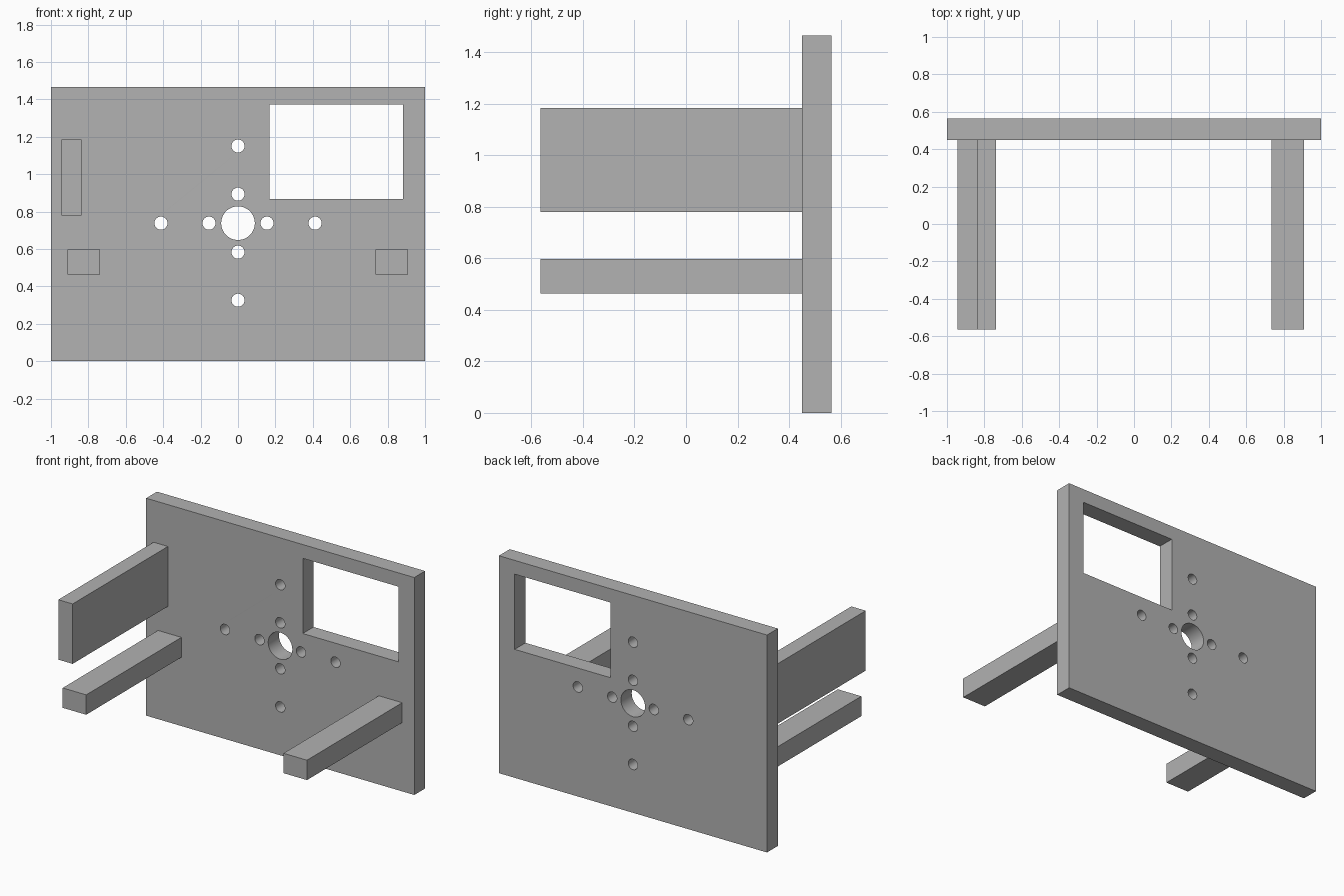
import bpy, bmesh
from math import cos, sin, pi
from mathutils import Matrix

cube = bpy.data.objects.get("Cube")
if cube:
    bpy.data.objects.remove(cube, do_unlink=True)

GREY = (0.445, 0.445, 0.445, 1)
grey = bpy.data.materials.new("plain grey")
grey.use_nodes = True
grey.diffuse_color = GREY
grey.node_tree.nodes["Principled BSDF"].inputs["Base Color"].default_value = GREY

FRONT, PLATE_FRONT, BACK = -0.565, 0.45, 0.565
WIDTH, HEIGHT = 2.0, 1.466


def rect(x0, x1, z0, z1):
    return [(x0, z0), (x1, z0), (x1, z1), (x0, z1)]


def circle(x, z, radius, sides):
    return [(x + radius * cos(2 * pi * i / sides), z + radius * sin(2 * pi * i / sides))
            for i in range(sides)]


def extruded(name, outlines, y0, y1):
    """Fill outlines in the XZ plane (inner ones become holes) and extrude along Y."""
    curve = bpy.data.curves.new(name + "_outline", "CURVE")
    curve.dimensions, curve.fill_mode = "2D", "BOTH"
    curve.extrude = (y1 - y0) / 2
    for points in outlines:
        spline = curve.splines.new("POLY")
        spline.points.add(len(points) - 1)
        for p, (x, z) in zip(spline.points, points):
            p.co = (x, z, 0, 1)
        spline.use_cyclic_u = True
    helper = bpy.data.objects.new(name + "_helper", curve)
    bpy.context.collection.objects.link(helper)
    graph = bpy.context.evaluated_depsgraph_get()
    mesh = bpy.data.meshes.new_from_object(helper.evaluated_get(graph))
    bpy.data.objects.remove(helper, do_unlink=True)
    bpy.data.curves.remove(curve)

    # Stand the shape upright and weld the caps to the walls
    mesh.transform(Matrix.Translation((0, (y0 + y1) / 2, 0)) @ Matrix.Rotation(pi / 2, 4, "X"))
    bm = bmesh.new()
    bm.from_mesh(mesh)
    bmesh.ops.remove_doubles(bm, verts=bm.verts, dist=1e-5)
    bmesh.ops.recalc_face_normals(bm, faces=bm.faces)
    bm.to_mesh(mesh)
    bm.free()
    mesh.name = name
    mesh.materials.clear()
    mesh.materials.append(grey)
    obj = bpy.data.objects.new(name, mesh)
    bpy.context.collection.objects.link(obj)
    bpy.ops.object.select_all(action="DESELECT")
    obj.select_set(True)
    bpy.context.view_layer.objects.active = obj
    bpy.ops.object.shade_smooth_by_angle(angle=pi / 6)
    return obj


# Upright plate with a window, a centre bore and a cross of small holes
BORE_Z = 0.738
outlines = [rect(-WIDTH / 2, WIDTH / 2, 0, HEIGHT),
            rect(0.168, 0.882, 0.866, 1.373),
            circle(0, BORE_Z, 0.09, 48)]
for reach in (0.155, 0.412):
    for dx, dz in ((1, 0), (-1, 0), (0, 1), (0, -1)):
        outlines.append(circle(dx * reach, BORE_Z + dz * reach, 0.035, 32))
extruded("mounting_plate", outlines, PLATE_FRONT, BACK)

# Arms reaching forward from the plate
for name, x0, x1, z0, z1 in (("upper_right_arm", -0.945, -0.838, 0.78, 1.184),
                             ("lower_right_arm", -0.912, -0.737, 0.464, 0.598),
                             ("lower_left_arm", 0.735, 0.91, 0.464, 0.598)):
    extruded(name, [rect(x0, x1, z0, z1)], FRONT, PLATE_FRONT)
